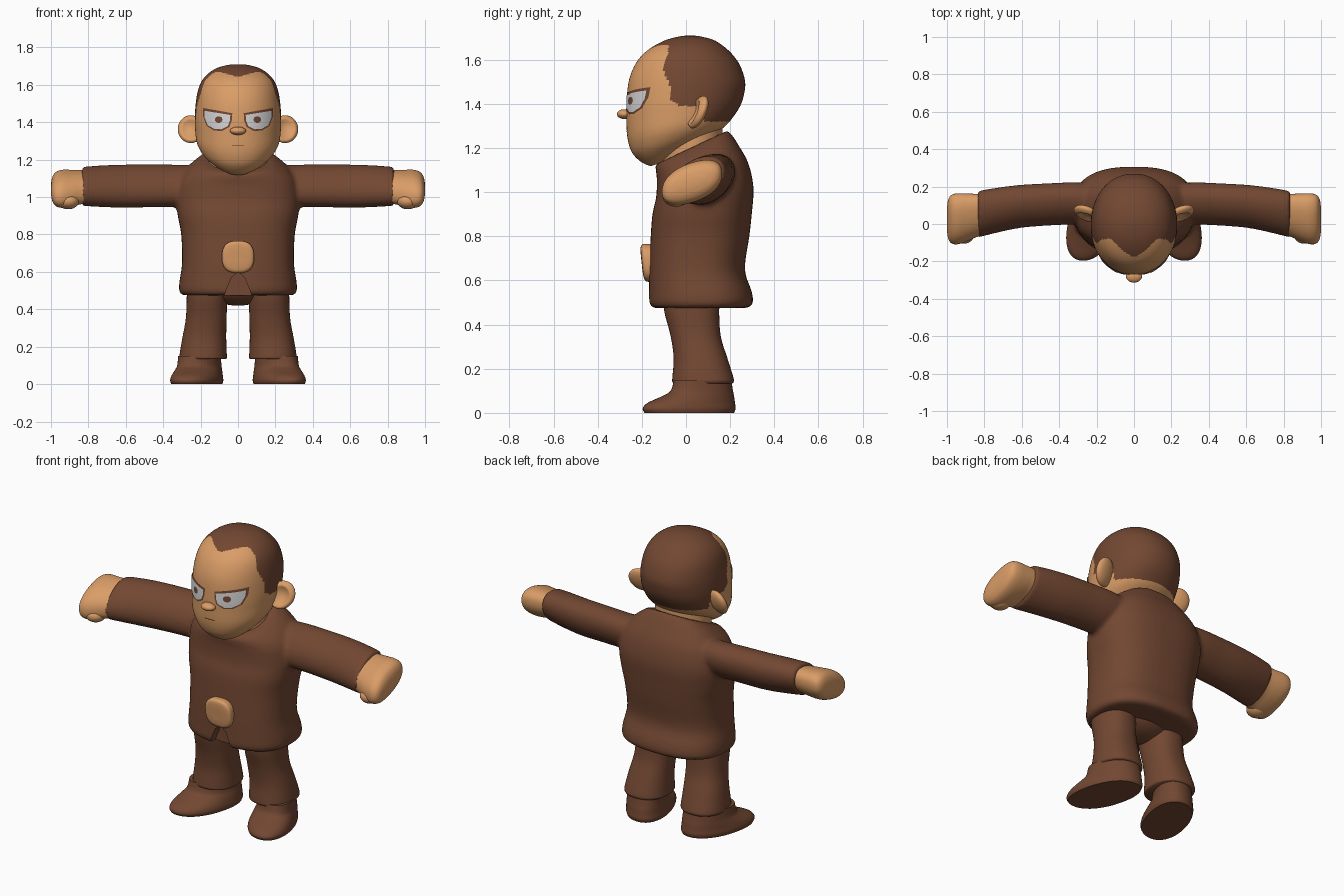
import bpy, bmesh, math
from mathutils import Vector
from mathutils.bvhtree import BVHTree

if "Cube" in bpy.data.objects:
    bpy.data.objects.remove(bpy.data.objects["Cube"])


def material(name, rgb):
    m = bpy.data.materials.new(name)
    m.diffuse_color = (*rgb, 1)
    m.use_nodes = True
    m.node_tree.nodes["Principled BSDF"].inputs["Base Color"].default_value = m.diffuse_color
    return m


BROWN = material("brown", (0.17, 0.064, 0.032))
TAN = material("tan", (0.70, 0.335, 0.135))
WHITE = material("eye white", (0.66, 0.66, 0.66))
DARK = material("dark brown", (0.08, 0.03, 0.018))


def spline(secs, sub):
    """Catmull-Rom refinement of a list of section tuples."""
    out = []
    for i in range(len(secs) - 1):
        p = [secs[max(0, min(len(secs) - 1, i + k))] for k in (-1, 0, 1, 2)]
        for j in range(sub):
            t = j / sub
            out.append(tuple(0.5 * (2 * b + (c - a) * t + (2 * a - 5 * b + 4 * c - d) * t * t
                                    + (3 * b - a - 3 * c + d) * t ** 3) for a, b, c, d in zip(*p)))
    return out + [secs[-1]]


def loft(bm, secs, point, n=48, sub=5, e=2.0):
    """Skin superellipse rings; point(section, u, v) places a ring point."""
    rings = []
    for s in spline(secs, sub):
        ring = []
        for i in range(n):
            c, d = math.cos(math.tau * i / n), math.sin(math.tau * i / n)
            u = math.copysign(abs(c) ** (2 / e), c)
            v = math.copysign(abs(d) ** (2 / e), d)
            ring.append(bm.verts.new(point(s, u, v)))
        rings.append(ring)
    for a, b in zip(rings, rings[1:]):
        for i in range(n):
            bm.faces.new((a[i], a[(i + 1) % n], b[(i + 1) % n], b[i]))
    bm.faces.new(rings[0])
    bm.faces.new(rings[-1])
    bmesh.ops.recalc_face_normals(bm, faces=bm.faces)


def finish(bm, name, *mats, angle=50):
    me = bpy.data.meshes.new(name)
    bm.to_mesh(me)
    bm.free()
    ob = bpy.data.objects.new(name, me)
    bpy.context.collection.objects.link(ob)
    for m in mats:
        me.materials.append(m)
    smooth(ob, angle)
    return ob


def smooth(ob, angle=50):
    bpy.ops.object.select_all(action='DESELECT')
    ob.select_set(True)
    bpy.context.view_layer.objects.active = ob
    bpy.ops.object.shade_smooth_by_angle(angle=math.radians(angle))


def upright(s, u, v):
    """Section (z front, z back, y front, y back, half width)."""
    zf, zb, yf, yb, rx = s
    t = (v + 1) / 2
    return (rx * u, yf + (yb - yf) * t, zf + (zb - zf) * t)


def sideways(sign):
    """Section (x, y, z, half depth, half height), front edge lower."""
    return lambda s, u, v: (sign * s[0], s[1] + s[3] * u, s[2] + s[4] * v + 0.3 * s[3] * u)


def ball(name, loc, size, mat):
    bm = bmesh.new()
    bmesh.ops.create_uvsphere(bm, u_segments=32, v_segments=20, radius=1)
    for v in bm.verts:
        v.co = Vector(loc) + v.co * Vector(size)
    return finish(bm, name, mat)


# jacket: torso and sleeves fused, then softened
bm = bmesh.new()
loft(bm, [(.475, .475, -.155, .275, .297), (.50, .495, -.168, .303, .315), (.55, .55, -.168, .298, .313),
          (.65, .65, -.167, .267, .299), (.80, .80, -.16, .287, .304), (.90, .90, -.152, .298, .322),
          (.98, 1.02, -.135, .306, .33), (1.06, 1.13, -.132, .283, .312), (1.10, 1.21, -.137, .24, .265),
          (1.125, 1.26, -.138, .208, .21), (1.13, 1.28, -.13, .19, .18)], upright, e=2.5)
for sx in (1, -1):
    loft(bm, [(.12, .10, 1.06, .10, .10), (.30, .11, 1.06, .112, .107), (.45, .105, 1.06, .113, .109),
              (.60, .095, 1.058, .115, .11), (.72, .076, 1.058, .12, .106), (.835, .052, 1.057, .125, .097)],
         sideways(sx))
jacket = finish(bm, "jacket")
mod = jacket.modifiers.new("fuse", 'REMESH')
mod.mode = 'VOXEL'
mod.voxel_size = 0.0115
mod = jacket.modifiers.new("soften", 'SMOOTH')
mod.factor, mod.iterations = 0.5, 8

# front vent cutter
bm = bmesh.new()
vent = [(-.085, .44), (-.06, .51), (-.035, .57), (0, .60), (.035, .57), (.06, .51), (.085, .44)]
f = bm.faces.new([bm.verts.new((x, -.4, z)) for x, z in vent])
ext = bmesh.ops.extrude_face_region(bm, geom=[f])
bmesh.ops.translate(bm, vec=(0, .29, 0), verts=[g for g in ext["geom"] if isinstance(g, bmesh.types.BMVert)])
bmesh.ops.recalc_face_normals(bm, faces=bm.faces)
cutter = finish(bm, "vent_cutter")
mod = jacket.modifiers.new("vent", 'BOOLEAN')
mod.operation, mod.object, mod.solver = 'DIFFERENCE', cutter, 'EXACT'
done = bpy.data.meshes.new_from_object(jacket.evaluated_get(bpy.context.evaluated_depsgraph_get()))
jacket.modifiers.clear()
jacket.data = done
bpy.data.objects.remove(cutter)
done.materials.clear()
done.materials.append(BROWN)
done.polygons.foreach_set("material_index", [0] * len(done.polygons))
smooth(jacket, 40)

# head, hair coloured by a hairline rule
HAIRLINE = [(1.30, -.03), (1.39, -.03), (1.42, -.07), (1.48, -.072), (1.56, -.105), (1.62, -.082), (1.8, -.07)]


def is_hair(c):
    for (z0, y0), (z1, y1) in zip(HAIRLINE, HAIRLINE[1:]):
        if z0 <= c.z <= z1:
            edge = y0 + (y1 - y0) * (c.z - z0) / (z1 - z0)
            if c.z > 1.6:
                edge -= .095 * max(0, 1 - (abs(c.x) / .12) ** 1.5)
            return c.y > edge and c.z > (1.39 if c.y < .08 else 1.32)
    return False


bm = bmesh.new()
loft(bm, [(1.118, 1.135, -.16, -.11, .045), (1.135, 1.19, -.20, 0, .11), (1.17, 1.25, -.238, .11, .168),
          (1.21, 1.30, -.257, .178, .203), (1.26, 1.34, -.267, .213, .222), (1.33, 1.39, -.27, .245, .229),
          (1.40, 1.44, -.27, .262, .231), (1.50, 1.50, -.26, .268, .226), (1.57, 1.57, -.235, .247, .214),
          (1.62, 1.62, -.20, .214, .194), (1.66, 1.66, -.15, .172, .16), (1.69, 1.69, -.09, .125, .112),
          (1.706, 1.706, -.03, .065, .055), (1.71, 1.71, .005, .03, .015)], upright, n=128, sub=9, e=2.1)
for f in bm.faces:
    f.material_index = int(is_hair(f.calc_center_median()))
skull = BVHTree.FromBMesh(bm)
finish(bm, "head", TAN, BROWN)

# neck
bm = bmesh.new()
loft(bm, [(1.08, 1.22, -.11, .165, .16), (1.22, 1.36, -.12, .165, .16)], upright)
finish(bm, "neck", TAN)


def plate(name, outline, lift, mat, sign=1):
    """Thin sheet laid on the face inside an (x, z) outline."""
    pts = []
    for a, b in zip(outline, outline[1:] + outline[:1]):
        pts += [(a[0] + (b[0] - a[0]) * k / 4, a[1] + (b[1] - a[1]) * k / 4) for k in range(4)]
    cx, cz = (sum(p[i] for p in pts) / len(pts) for i in (0, 1))

    def put(x, z):
        hit, nor, _, _ = skull.ray_cast(Vector((sign * x, -1, z)), Vector((0, 1, 0)))
        return bm.verts.new(hit + nor * lift)
    bm = bmesh.new()
    rings = [[put(cx + (x - cx) * k / 6, cz + (z - cz) * k / 6) for x, z in pts] for k in range(1, 7)]
    n = len(pts)
    for a, b in zip(rings, rings[1:]):
        for i in range(n):
            bm.faces.new((a[i], b[i], b[(i + 1) % n], a[(i + 1) % n]))
    bm.faces.new(rings[0])
    bm.normal_update()
    if sum(f.normal.y for f in bm.faces) > 0:
        bmesh.ops.reverse_faces(bm, faces=bm.faces)
    finish(bm, name, mat)


EYE = [(.03, 1.448), (.105, 1.462), (.186, 1.476), (.184, 1.43), (.166, 1.38), (.127, 1.356),
       (.085, 1.353), (.045, 1.375), (.033, 1.41)]
inner = [(.107 + (x - .107) * .87, 1.412 + (z - 1.415) * .8) for x, z in EYE]
pupil = [(.10 + .02 * math.cos(k * math.pi / 5), 1.414 + .018 * math.sin(k * math.pi / 5)) for k in range(10)]

for side, sx in (("left", 1), ("right", -1)):
    # eyes
    plate(side + "_eye_outline", EYE, .0025, BROWN, sx)
    plate(side + "_eye_white", inner, .005, WHITE, sx)
    plate(side + "_pupil", pupil, .0075, BROWN, sx)

    # ear: dished disc flaring backwards
    bm = bmesh.new()
    bmesh.ops.create_uvsphere(bm, u_segments=32, v_segments=24, radius=1)
    for v in bm.verts:
        x, y, z = v.co
        r2 = x * x + z * z
        depth = y * .034 if y > 0 else y * .034 + .034 * max(0, 1 - r2 / .6)
        v.co = (sx * (.252 + .07 * x), .055 + depth + .02 * x + .025 * z, 1.363 + .074 * z)
    bmesh.ops.recalc_face_normals(bm, faces=bm.faces)
    finish(bm, side + "_ear", TAN)

    # hand with a folded thumb
    bm = bmesh.new()
    loft(bm, [(.78, .055, 1.055, .105, .08), (.84, .046, 1.053, .115, .082), (.89, .036, 1.047, .127, .088),
              (.94, .028, 1.044, .136, .09), (.975, .026, 1.043, .13, .078), (.993, .026, 1.043, .105, .052),
              (1.0, .026, 1.043, .06, .02)], sideways(sx), e=2.3)
    finish(bm, side + "_hand", TAN)
    ball(side + "_thumb", (sx * .908, -.045, .978), (.058, .06, .043), TAN)

    # trouser leg
    bm = bmesh.new()
    loft(bm, [(.58, -.10, .15, .108, .165), (.47, -.10, .15, .108, .166), (.35, -.07, .157, .109, .17),
              (.25, -.056, .187, .117, .18), (.16, -.062, .215, .126, .186), (.14, -.062, .216, .126, .186),
              (.133, -.055, .21, .12, .186)],
         lambda s, u, v: (sx * (s[4] + s[3] * u), s[1] + (s[2] - s[1]) * (v + 1) / 2, s[0]), e=2.3)
    finish(bm, side + "_trouser_leg", BROWN)

    # shoe, toe turned outwards
    def sole(s, u, v):
        y = s[1] + (s[2] - s[1]) * (v + 1) / 2
        return (sx * (.212 + s[3] * u - .24 * (y - .05)), y, s[0])
    bm = bmesh.new()
    loft(bm, [(0, -.188, .218, .125), (.02, -.196, .225, .13), (.045, -.175, .222, .126),
              (.075, -.11, .218, .118), (.10, -.07, .213, .112), (.15, -.055, .205, .108)], sole, e=2.2)
    finish(bm, side + "_shoe", BROWN)

# nose, mouth
ball("nose", (0, -.28, 1.354), (.043, .033, .022), TAN)
plate("mouth", [(-.033, 1.277), (.033, 1.277), (.033, 1.272), (-.033, 1.272)], .002, DARK)

# seat of the trousers
ball("trouser_seat", (0, .035, .55), (.22, .145, .13), BROWN)

# round belly badge
bm = bmesh.new()
loft(bm, [(-.14, .084), (-.175, .086), (-.19, .083), (-.198, .07), (-.201, .04), (-.201, .01)],
     lambda s, u, v: (s[1] * u, s[0] + .12 * (.68 - (.68 + s[1] * v)) * .9, .68 + s[1] * v), e=2.6)
finish(bm, "belly_badge", TAN)
